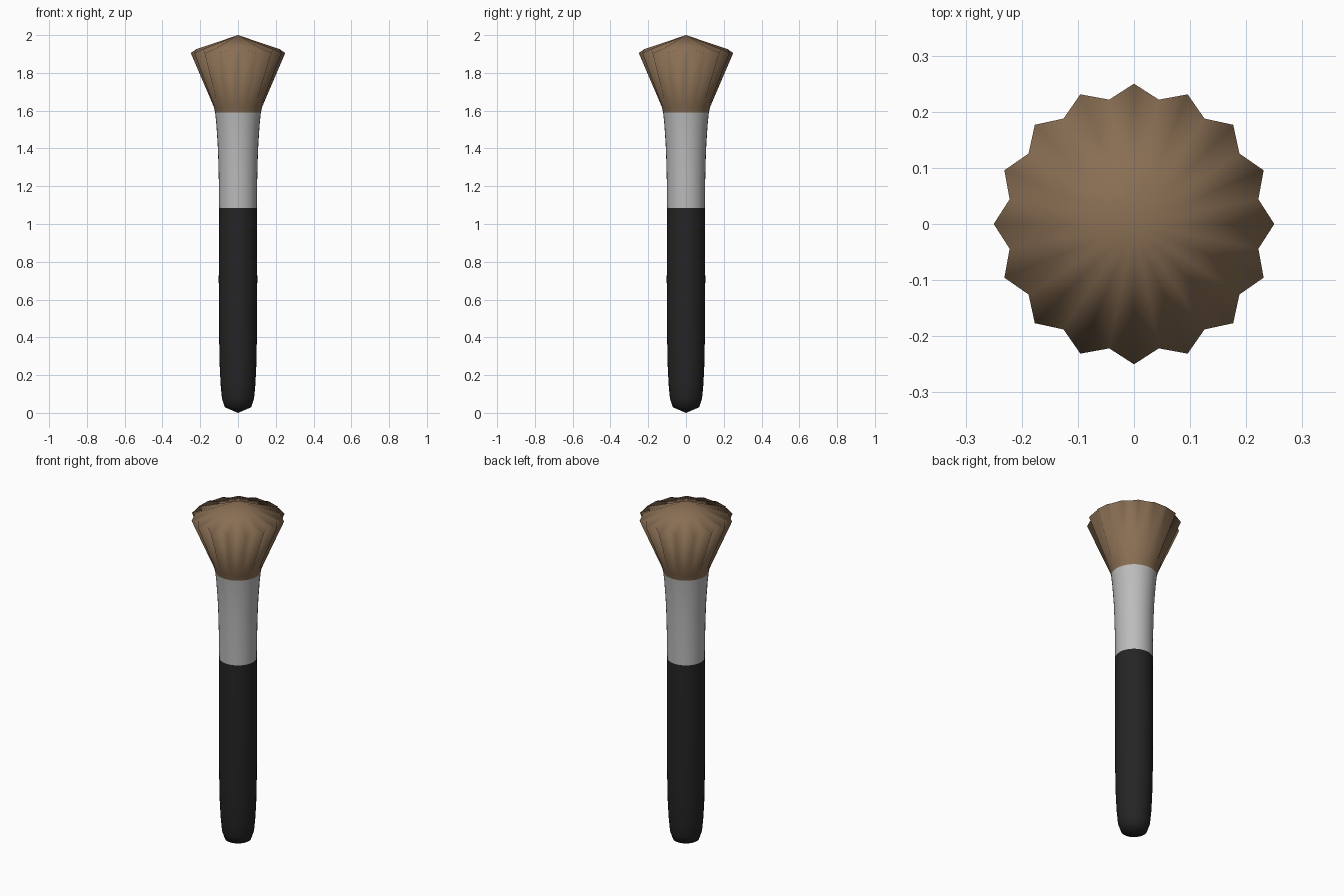
import bpy, bmesh, math

if "Cube" in bpy.data.objects:
    bpy.data.objects.remove(bpy.data.objects["Cube"])

SIDES = 32


def material(name, rgb):
    m = bpy.data.materials.new(name)
    m.diffuse_color = (*rgb, 1)
    m.use_nodes = True
    m.node_tree.nodes["Principled BSDF"].inputs["Base Color"].default_value = m.diffuse_color
    return m


def lathe(name, rings, mat, bottom=None, top=None):
    """Join rings of (peak radius, peak z, valley radius, valley z); optional pole heights."""
    bm = bmesh.new()
    loops = []
    for pr, pz, vr, vz in rings:
        loop = []
        for i in range(SIDES):
            a = 2 * math.pi * i / SIDES
            r, z = (pr, pz) if i % 2 == 0 else (vr, vz)
            loop.append(bm.verts.new((r * math.cos(a), r * math.sin(a), z)))
        loops.append(loop)
    for lo, hi in zip(loops, loops[1:]):
        for i in range(SIDES):
            j = (i + 1) % SIDES
            bm.faces.new((lo[i], lo[j], hi[j], hi[i]))
    for z, loop in ((bottom, loops[0]), (top, loops[-1])):
        if z is not None:
            pole = bm.verts.new((0, 0, z))
            for i in range(SIDES):
                bm.faces.new((loop[i], loop[(i + 1) % SIDES], pole))
    bmesh.ops.recalc_face_normals(bm, faces=bm.faces)
    for f in bm.faces:
        f.smooth = True
    me = bpy.data.meshes.new(name)
    bm.to_mesh(me)
    bm.free()
    me.materials.append(mat)
    ob = bpy.data.objects.new(name, me)
    bpy.context.collection.objects.link(ob)
    return ob


def round_rings(profile):
    return [(r, z, r, z) for r, z in profile]


black = material("black_handle", (0.018, 0.018, 0.019))
silver = material("silver_metal", (0.5, 0.5, 0.5))
brown = material("brown_bristle", (0.25, 0.157, 0.087))

# Handle with rounded lower end
lathe("handle", round_rings([(0.07, 0.03), (0.085, 0.075), (0.092, 0.15), (0.097, 0.25),
                             (0.1, 0.4), (0.102, 0.7), (0.101, 1.0), (0.1, 1.085)]),
      black, bottom=0.0)

# Flared metal collar
lathe("ferrule", round_rings([(0.1, 1.085), (0.101, 1.2), (0.104, 1.33), (0.108, 1.43),
                              (0.115, 1.53), (0.121, 1.59)]), silver)

# Bristle head with a scalloped rim and a low conical crown
lathe("bristles", round_rings([(0.121, 1.59), (0.128, 1.62)])
      + [(0.25, 1.905, 0.226, 1.925)], brown, top=2.0)
